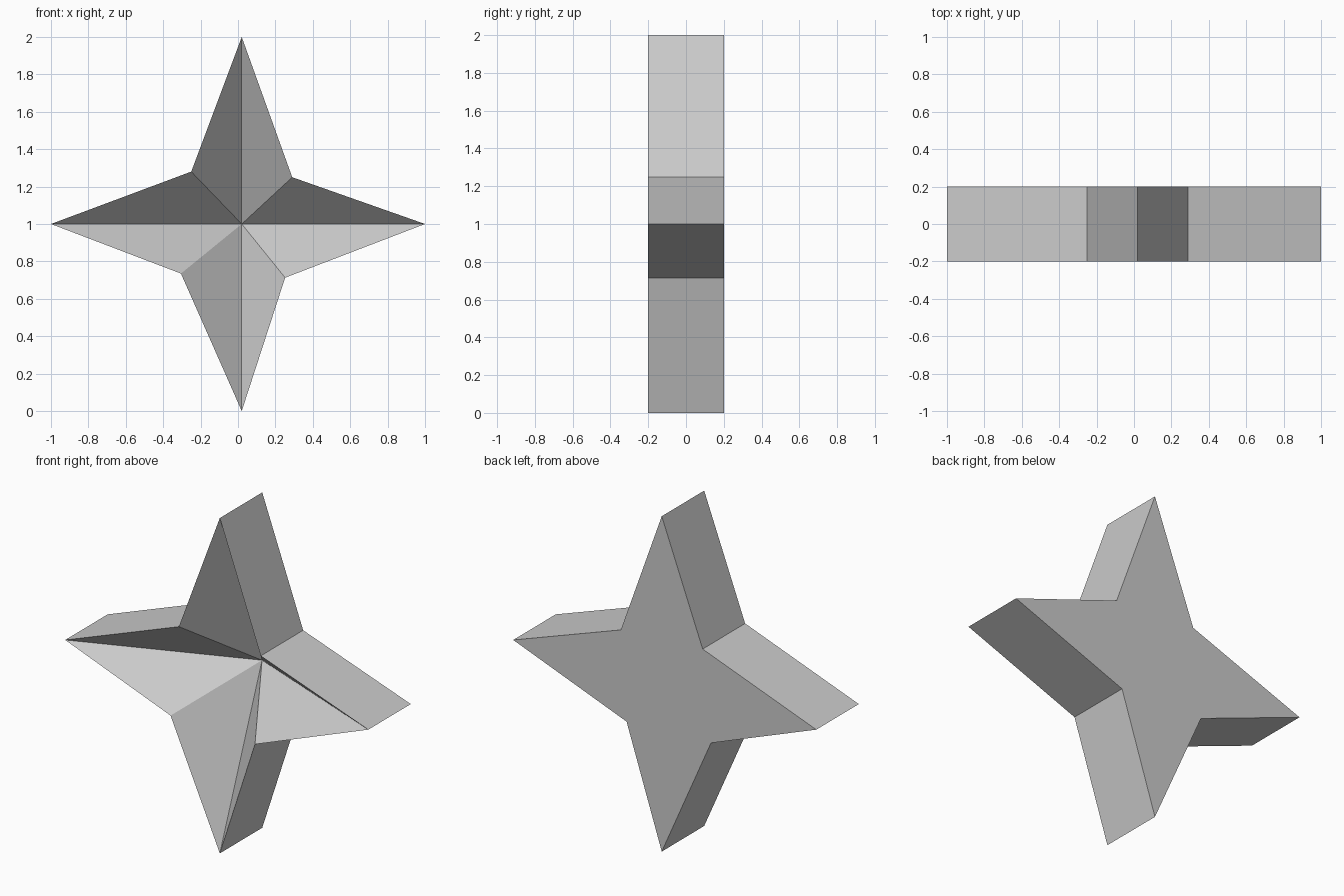
import bpy
import bmesh

cube = bpy.data.objects.get("Cube")
if cube:
    bpy.data.objects.remove(cube, do_unlink=True)

# Plain grey
grey = bpy.data.materials.new("grey")
grey.use_nodes = True
colour = (0.6, 0.6, 0.6, 1.0)
grey.diffuse_color = colour
grey.node_tree.nodes["Principled BSDF"].inputs["Base Color"].default_value = colour

# Star outline in x and z, counter-clockwise from the front: tip, notch, tip, ...
outline = [(1, 1), (0.29, 1.25), (0.02, 2), (-0.25, 1.28),
           (-1, 1), (-0.305, 0.735), (0.02, 0), (0.252, 0.713)]
half_depth = 0.2

bm = bmesh.new()
front = [bm.verts.new((x, -half_depth, z)) for x, z in outline]
back = [bm.verts.new((x, half_depth, z)) for x, z in outline]
# Hollow front: its centre sinks almost to the back
hollow = bm.verts.new((0.02, half_depth - 0.002, 1))

for i in range(len(outline)):
    j = (i + 1) % len(outline)
    bm.faces.new((front[i], front[j], hollow))
    bm.faces.new((front[j], front[i], back[i], back[j]))
bm.faces.new(back[::-1])

mesh = bpy.data.meshes.new("four_pointed_star")
bm.to_mesh(mesh)
bm.free()
mesh.materials.append(grey)
star = bpy.data.objects.new("four_pointed_star", mesh)
bpy.context.collection.objects.link(star)
